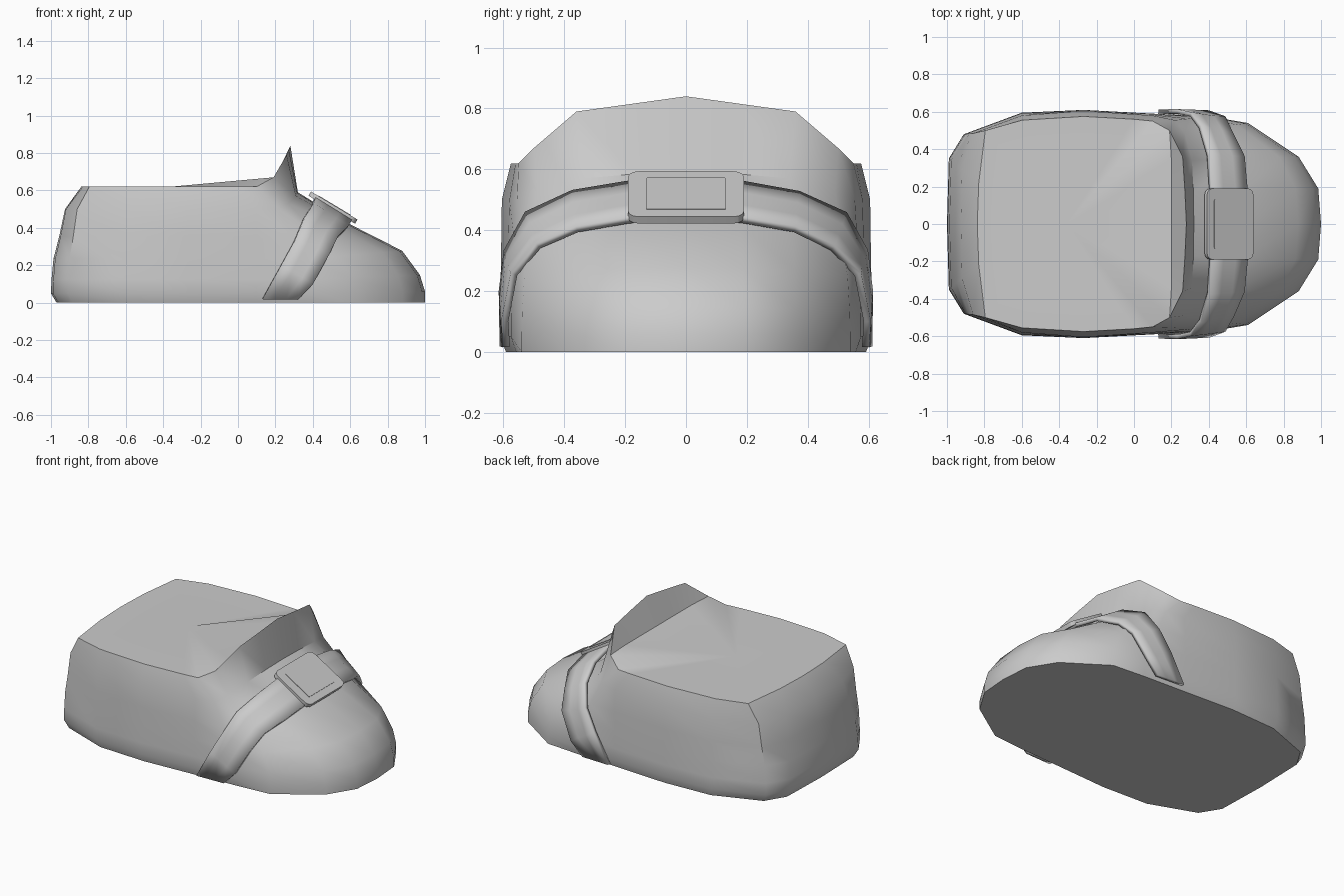
import bpy, bmesh, math
from mathutils import Matrix

if "Cube" in bpy.data.objects:
    bpy.data.objects.remove(bpy.data.objects["Cube"])


def finish(name, bm, angle=40):
    bmesh.ops.recalc_face_normals(bm, faces=bm.faces)
    me = bpy.data.meshes.new(name)
    bm.to_mesh(me)
    bm.free()
    ob = bpy.data.objects.new(name, me)
    bpy.context.collection.objects.link(ob)
    bpy.ops.object.select_all(action='DESELECT')
    ob.select_set(True)
    bpy.context.view_layer.objects.active = ob
    bpy.ops.object.shade_smooth_by_angle(angle=math.radians(angle))
    return ob


# Half outlines from heel to toe: sole, upper (below tongue) and rim
sole = [(-1, 0, 0), (-.99, .35, 0), (-.91, .48, 0), (-.6, .595, 0), (-.27, .61, 0),
        (.1, .59, 0), (.4, .575, 0), (.61, .54, 0), (.88, .36, 0), (.985, .19, 0), (1, 0, 0)]
upper = [(-.925, 0, .5), (-.92, .29, .5), (-.86, .485, .5), (-.6, .58, .5), (-.27, .605, .5),
         (.1, .58, .5), (.22, .555, .5), (.27, .49, .53), (.31, .34, .57), (.318, .17, .585), (.32, 0, .59)]
rim = [(-.838, 0, .62), (-.83, .22, .62), (-.795, .5, .62), (-.6, .555, .62), (-.27, .575, .62),
       (.0, .56, .62), (.1, .55, .62), (.19, .5, .67), (.26, .36, .79), (.272, .18, .815), (.28, 0, .84)]


def full(half):
    return half + [(x, -y, z) for x, y, z in half[-2:0:-1]]


# Shoe body: rings lofted from sole to rim
bm = bmesh.new()
rings = []
for f, g in [(0, 0), (0, .1), (.04, .25), (.18, .47), (.59, .71), (1, 1)]:
    half = []
    for a, b in zip(sole, upper):
        k = .97 if g == 0 and a[0] < .5 else 1
        half.append(((a[0] + (b[0] - a[0]) * f) * k, (a[1] + (b[1] - a[1]) * f) * k, b[2] * g))
    rings.append([bm.verts.new(p) for p in full(half)])
rings.append([bm.verts.new(p) for p in full(rim)])
n = len(rings[0])
for lo, hi in zip(rings, rings[1:]):
    for i in range(n):
        j = (i + 1) % n
        bm.faces.new((lo[i], lo[j], hi[j], hi[i]))
bm.faces.new(rings[0][::-1])

# Closed top with a step up to the tongue
top = list(rings[-1])
inner = list(top)
for i in range(8, 13):
    inner[i] = bm.verts.new((.2, top[i].co.y * .95, .67))
centre = bm.verts.new((-.36, 0, .62))
for i in range(n):
    j = (i + 1) % n
    bm.faces.new((centre, inner[i], inner[j]))
    quad = list(dict.fromkeys((inner[i], top[i], top[j], inner[j])))
    if len(quad) > 2:
        bm.faces.new(quad)
body = finish("shoe_body", bm, 42)

# Strap: band between two edge paths, wrapped over the body
back = [(.13, .605, .015), (.23, .61, .2), (.3, .585, .33), (.34, .5, .44),
        (.38, .36, .505), (.4, .19, .54), (.405, 0, .55)]
front = [(.32, .6, .01), (.4, .59, .1), (.48, .55, .25), (.53, .485, .35),
         (.585, .36, .405), (.605, .19, .44), (.61, 0, .45)]
bm = bmesh.new()
rows = []
for a, b in zip(back, front):
    rows.append([tuple(p + (q - p) * t / 3 for p, q in zip(a, b)) for t in range(4)])
rows += [[(x, -y, z) for x, y, z in r] for r in rows[-2::-1]]
grid = [[bm.verts.new(p) for p in r] for r in rows]
for r, s in zip(grid, grid[1:]):
    for i in range(3):
        bm.faces.new((r[i], r[i + 1], s[i + 1], s[i]))
strap = finish("strap", bm, 40)
wrap = strap.modifiers.new("wrap", 'SHRINKWRAP')
wrap.target = body
wrap.wrap_method = 'NEAREST_SURFACEPOINT'
wrap.wrap_mode = 'ABOVE_SURFACE'
wrap.offset = .022
thick = strap.modifiers.new("thickness", 'SOLIDIFY')
thick.thickness = .024
thick.offset = 0


# Buckle: rounded plate with a raised centre, tilted along the instep
def plate(name, size, lift, radius):
    bm = bmesh.new()
    bmesh.ops.create_cube(bm, size=1)
    bmesh.ops.scale(bm, vec=size, verts=bm.verts)
    edges = [e for e in bm.edges if abs(e.verts[0].co.z - e.verts[1].co.z) > size[2] * .5]
    bmesh.ops.bevel(bm, geom=edges, offset=radius, segments=3, affect='EDGES', profile=.5)
    place = Matrix.Translation((.508, 0, .508)) @ Matrix.Rotation(math.radians(31), 4, 'Y')
    bmesh.ops.transform(bm, matrix=place @ Matrix.Translation((0, 0, lift)), verts=bm.verts)
    return finish(name, bm, 30)


plate("buckle", (.29, .38, .026), 0, .035)
plate("buckle_centre", (.2, .26, .01), .011, .004)
